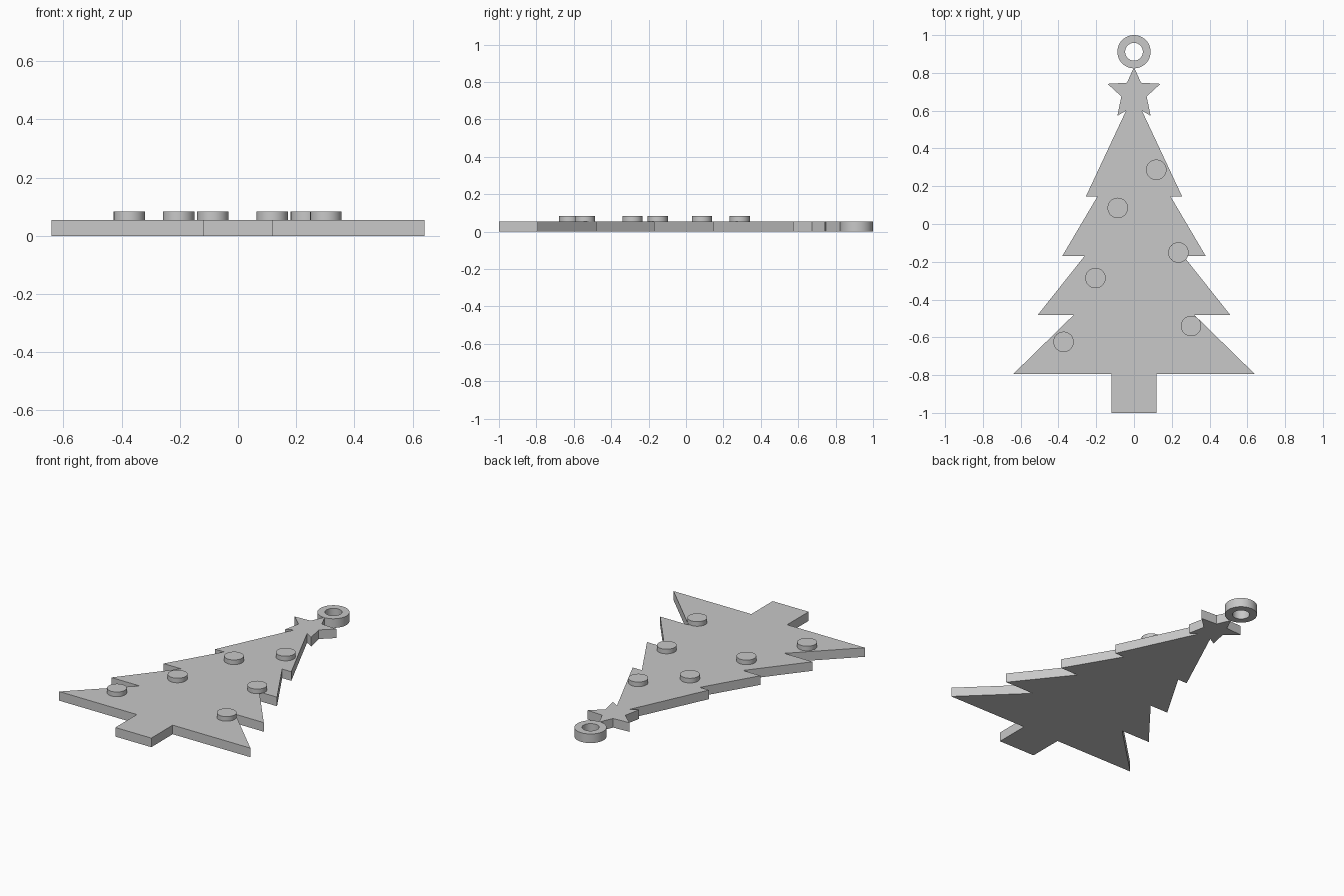
import bpy, bmesh, math

if "Cube" in bpy.data.objects:
    bpy.data.objects.remove(bpy.data.objects["Cube"])

THICK = 0.055      # plate thickness
BAUBLE_TOP = 0.083

grey = bpy.data.materials.new("plain grey")
grey.diffuse_color = (0.58, 0.58, 0.58, 1)
grey.use_nodes = True
grey.node_tree.nodes["Principled BSDF"].inputs["Base Color"].default_value = grey.diffuse_color


def make_object(name, bm):
    bmesh.ops.recalc_face_normals(bm, faces=bm.faces)
    mesh = bpy.data.meshes.new(name)
    bm.to_mesh(mesh)
    bm.free()
    mesh.materials.append(grey)
    obj = bpy.data.objects.new(name, mesh)
    bpy.context.collection.objects.link(obj)
    return obj


def smooth(obj):
    bpy.ops.object.select_all(action='DESELECT')
    obj.select_set(True)
    bpy.context.view_layer.objects.active = obj
    bpy.ops.object.shade_smooth_by_angle(angle=math.radians(35))


def circle(radius, cx, cy, z, n=48):
    return [(cx + radius * math.cos(2 * math.pi * i / n),
             cy + radius * math.sin(2 * math.pi * i / n), z) for i in range(n)]


def plate(name, outline, height):
    """Extrude a closed outline straight up."""
    bm = bmesh.new()
    face = bm.faces.new([bm.verts.new(p) for p in outline])
    top = bmesh.ops.extrude_face_region(bm, geom=[face])["geom"]
    bmesh.ops.translate(bm, vec=(0, 0, height),
                        verts=[v for v in top if isinstance(v, bmesh.types.BMVert)])
    return make_object(name, bm)


# Tree with trunk, four tiers and star: right half, mirrored to the left
half = [(0.12, -1.0), (0.12, -0.795), (0.64, -0.795),
        (0.32, -0.482), (0.51, -0.482), (0.262, -0.17), (0.38, -0.17),
        (0.194, 0.145), (0.255, 0.145), (0.042, 0.6),
        (0.088, 0.573), (0.067, 0.675), (0.14, 0.742), (0.037, 0.748)]
outline = half + [(0, 0.83)] + [(-x, y) for x, y in reversed(half)]
plate("tree_with_star", [(x, y, 0) for x, y in outline], THICK)

# Round baubles on the front face
for x, y in [(0.118, 0.287), (-0.086, 0.085), (0.235, -0.151),
             (-0.204, -0.286), (0.302, -0.54), (-0.373, -0.624)]:
    smooth(plate("bauble", circle(0.054, x, y, THICK), BAUBLE_TOP - THICK))

# Hanging ring: four circles bridged into a closed loop
bm = bmesh.new()
loops = [[bm.verts.new(p) for p in circle(r, 0, 0.912, z)]
         for r, z in [(0.088, 0), (0.088, THICK), (0.047, THICK), (0.047, 0)]]
for k in range(4):
    a, b = loops[k], loops[(k + 1) % 4]
    for i in range(len(a)):
        j = (i + 1) % len(a)
        bm.faces.new((a[i], a[j], b[j], b[i]))
smooth(make_object("hanging_ring", bm))
